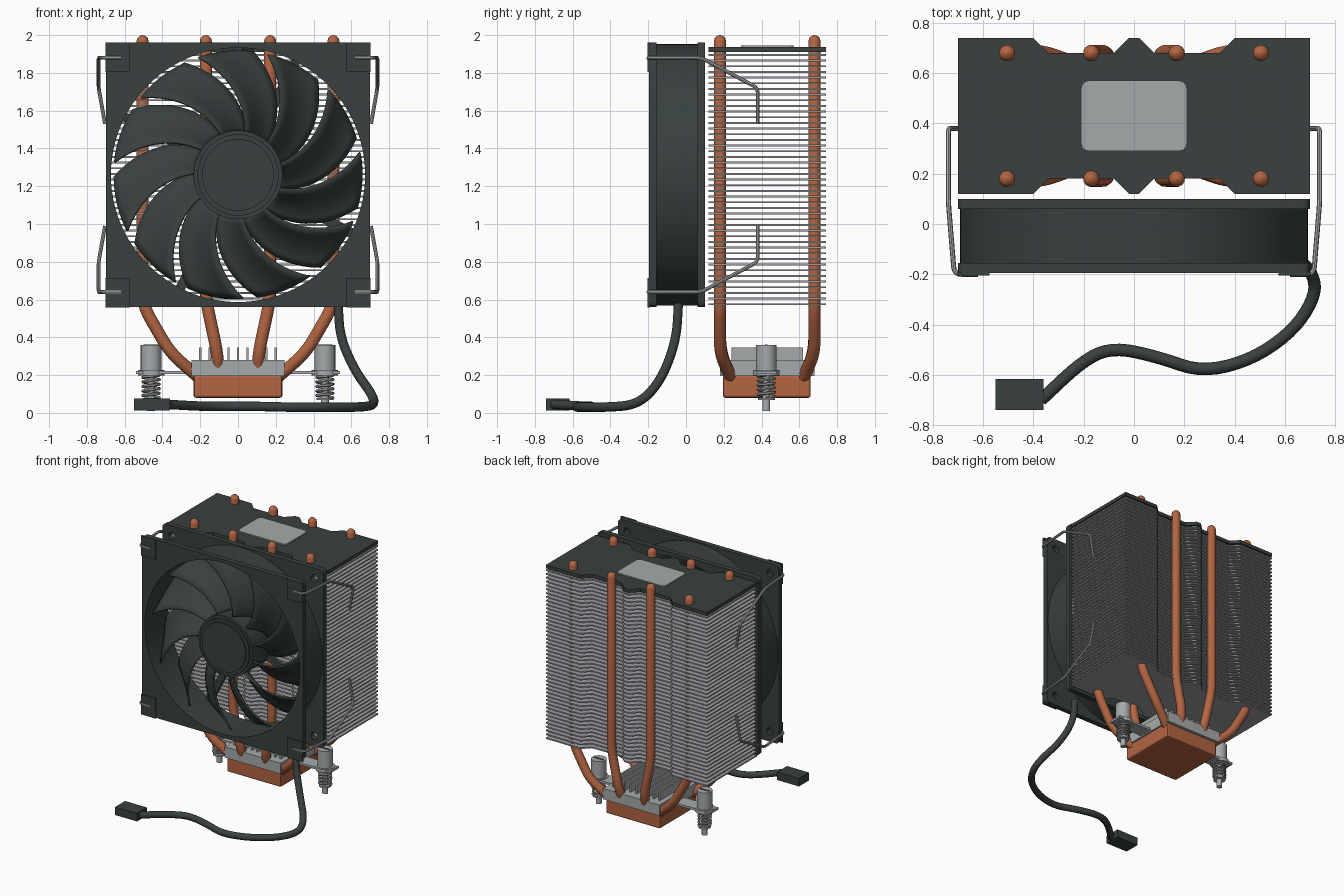
import bpy, bmesh
from math import sin, cos, pi, radians
from mathutils import Vector, Matrix

cube = bpy.data.objects.get("Cube")
if cube:
    bpy.data.objects.remove(cube)


def material(name, rgb):
    m = bpy.data.materials.new(name)
    m.use_nodes = True
    m.diffuse_color = (*rgb, 1)
    m.node_tree.nodes["Principled BSDF"].inputs["Base Color"].default_value = (*rgb, 1)
    return m


DARK = material("dark slate", (0.04, 0.052, 0.05))
COPPER = material("copper", (0.45, 0.13, 0.055))
METAL = material("light metal", (0.38, 0.4, 0.41))
FIN = material("fin aluminium", (0.34, 0.345, 0.36))


def finish(name, mesh, mat, smooth=True):
    mesh.name = name
    mesh.materials.clear()
    mesh.materials.append(mat)
    if smooth:
        mesh.shade_smooth()
        mesh.set_sharp_from_angle(angle=radians(35))
    ob = bpy.data.objects.new(name, mesh)
    bpy.context.collection.objects.link(ob)
    return ob


def from_curve(curve):
    temp = bpy.data.objects.new("temp", curve)
    bpy.context.collection.objects.link(temp)
    graph = bpy.context.evaluated_depsgraph_get()
    mesh = bpy.data.meshes.new_from_object(temp.evaluated_get(graph))
    bpy.data.objects.remove(temp)
    return mesh


def add_spline(curve, pts, cyclic=False, radii=None):
    s = curve.splines.new('POLY')
    s.points.add(len(pts) - 1)
    for i, p in enumerate(pts):
        s.points[i].co = (*p, 1)
        s.points[i].radius = radii[i] if radii else 1
    s.use_cyclic_u = cyclic


def slab(name, loops, lo, hi, mat, upright=False):
    """Extrude outlines (first outer, rest holes) along z, or along y if upright."""
    c = bpy.data.curves.new(name, 'CURVE')
    c.dimensions = '2D'
    c.fill_mode = 'BOTH'
    c.extrude = (hi - lo) / 2
    for loop in loops:
        add_spline(c, [(x, y, 0) for x, y in loop], True)
    mesh = from_curve(c)
    mid = (lo + hi) / 2
    if upright:
        mesh.transform(Matrix.Translation((0, mid, 0)) @ Matrix.Rotation(pi / 2, 4, 'X'))
    else:
        mesh.transform(Matrix.Translation((0, 0, mid)))
    return finish(name, mesh, mat)


def fillet(pts, d, steps=5):
    pts = [Vector(p) for p in pts]
    out = [pts[0]]
    for a, b, c in zip(pts, pts[1:], pts[2:]):
        p = b + (a - b).normalized() * min(d, (a - b).length * 0.49)
        q = b + (c - b).normalized() * min(d, (c - b).length * 0.49)
        for i in range(steps + 1):
            t = i / steps
            out.append(p * (1 - t) ** 2 + b * 2 * t * (1 - t) + q * t * t)
    return out + [pts[-1]]


def tube(name, pts, r, mat, res=4, dome=False):
    radii = [1] * len(pts)
    pts = [Vector(p) for p in pts]
    if dome:
        tip = pts[-1].copy()
        for a in (30, 60, 85):
            pts.append(tip + Vector((0, 0, r * sin(radians(a)))))
            radii.append(cos(radians(a)))
    c = bpy.data.curves.new(name, 'CURVE')
    c.dimensions = '3D'
    c.bevel_depth = r
    c.bevel_resolution = res
    c.use_fill_caps = True
    add_spline(c, pts, False, radii)
    return finish(name, from_curve(c), mat)


def box(name, lo, hi, mat, bevel=0):
    lo, hi = Vector(lo), Vector(hi)
    bm = bmesh.new()
    bmesh.ops.create_cube(bm, size=1)
    bm.transform(Matrix.Translation((lo + hi) / 2) @ Matrix.Diagonal((*(hi - lo), 1)))
    if bevel:
        bmesh.ops.bevel(bm, geom=bm.edges[:], offset=bevel, segments=2, affect='EDGES', profile=0.5)
    mesh = bpy.data.meshes.new(name)
    bm.to_mesh(mesh)
    bm.free()
    return finish(name, mesh, mat, False)


def circle(r, cx=0, cy=0, n=64):
    return [(cx + r * cos(2 * pi * i / n), cy + r * sin(2 * pi * i / n)) for i in range(n)]


def round_rect(x0, x1, y0, y1, r):
    corners = ((x1 - r, y1 - r, 0), (x0 + r, y1 - r, 90), (x0 + r, y0 + r, 180), (x1 - r, y0 + r, 270))
    return [(cx + r * cos(radians(a + k)), cy + r * sin(radians(a + k)))
            for cx, cy, a in corners for k in (0, 30, 60, 90)]


# Fin stack and top plate share one notched outline
MID = 0.43
quarter = [(0.7, 0.31), (0.4, 0.31), (0.34, 0.25), (0.08, 0.25), (0.02, 0.31)]
half = quarter + [(-x, y) for x, y in reversed(quarter)]
outline = [(x, MID + y) for x, y in half] + [(-x, MID - y) for x, y in half]
fins = slab("cooling_fins", [outline], 0.57, 0.58, FIN)
arr = fins.modifiers.new("stack", 'ARRAY')
arr.count = 45
arr.use_relative_offset = False
arr.use_constant_offset = True
arr.constant_offset_displace = (0, 0, 0.03)
slab("top_plate", [outline], 1.91, 1.937, DARK)
slab("top_badge", [round_rect(-0.21, 0.21, 0.29, 0.57, 0.03)], 1.937, 1.946, METAL)

# Heat pipes
for sx in (-1, 1):
    for sy in (-1, 1):
        y0, y1 = MID + sy * 0.25, MID + sy * 0.19
        outer = [(sx * 0.2, y1, 0.18), (sx * 0.36, y0, 0.32), (sx * 0.505, y0, 0.57), (sx * 0.505, y0, 1.967)]
        inner = [(sx * 0.1, y1, 0.18), (sx * 0.11, y0, 0.32), (sx * 0.17, y0, 0.6), (sx * 0.17, y0, 1.967)]
        for label, path in (("outer", outer), ("inner", inner)):
            tube(label + "_heat_pipe", fillet(path, 0.08), 0.033, COPPER, dome=True)

# Contact base with small fins
box("copper_base", (-0.235, 0.195, 0.08), (0.235, 0.66, 0.2), COPPER, 0.012)
box("base_cover", (-0.245, 0.18, 0.195), (0.245, 0.68, 0.28), METAL)
for i in range(9):
    x = -0.2 + 0.05 * i
    box("base_fin", (x - 0.006, 0.24, 0.27), (x + 0.006, 0.62, 0.347), METAL)

# Mounting bar with sprung screws
box("mounting_bar", (-0.54, 0.37, 0.205), (0.54, 0.48, 0.222), METAL)
for sx in (-1, 1):
    x, y = sx * 0.46, 0.425
    for label, r, lo, hi in (("screw_head", 0.055, 0.225, 0.36), ("screw_washer", 0.07, 0.198, 0.226),
                             ("screw_shaft", 0.021, 0.01, 0.23), ("spring_stop", 0.045, 0.068, 0.08)):
        slab(label, [circle(r, x, y, 24)], lo, hi, METAL)
    box("screw_slot", (x - 0.04, y - 0.007, 0.358), (x + 0.04, y + 0.007, 0.363), DARK)
    coil = [(x + 0.044 * cos(a * pi / 8), y + 0.044 * sin(a * pi / 8), 0.08 + 0.12 * a / 80) for a in range(81)]
    tube("spring", coil, 0.008, METAL, 1)

# Fan frame: two drilled flanges joined by a barrel
FZ = 1.26
holes = [circle(0.028, sx * 0.62, FZ + sz * 0.62, 16) for sx in (-1, 1) for sz in (-1, 1)]
square = round_rect(-0.7, 0.7, FZ - 0.7, FZ + 0.7, 0.03)
bore = circle(0.673, 0, FZ, 96)
slab("front_flange", [square, bore] + holes, -0.195, -0.155, DARK, True)
slab("back_flange", [square, bore] + holes, 0.06, 0.1, DARK, True)
slab("fan_barrel", [circle(0.692, 0, FZ, 96), bore], -0.157, 0.062, DARK, True)
for sx in (-1, 1):
    for sz in (-1, 1):
        a, b = sorted((sx * 0.575, sx * 0.702))
        c, d = sorted((FZ + sz * 0.545, FZ + sz * 0.702))
        # Corner pads keep clear of the bore
        e = sx * 0.575
        pad = [(e, c), (sx * 0.702, c), (sx * 0.702, d), (e, d)]
        slab("corner_pad", [pad], -0.204, -0.19, DARK, True)

# Hub, motor mount and struts
slab("fan_hub", [circle(0.235, 0, FZ)], -0.155, 0.05, DARK, True)
slab("hub_step", [circle(0.215, 0, FZ)], -0.168, -0.15, DARK, True)
slab("hub_cap", [circle(0.19, 0, FZ)], -0.178, -0.16, DARK, True)
slab("motor_mount", [circle(0.24, 0, FZ)], 0.06, 0.098, DARK, True)
for k in range(4):
    strut = box("motor_strut", (0.2, 0.065, -0.025), (0.68, 0.095, 0.025), DARK)
    strut.matrix_world = Matrix.Translation((0, 0, FZ)) @ Matrix.Rotation(radians(27 + 90 * k), 4, 'Y')

# Swept, pitched fan blades
BLADES, NR, NC = 11, 12, 6
bm = bmesh.new()
for k in range(BLADES):
    rows = []
    for i in range(NR + 1):
        t = i / NR
        r = 0.22 + 0.437 * t
        row = []
        for j in range(NC + 1):
            u = j / NC
            ang = radians(360 * k / BLADES + 14 + 36 * t ** 1.2 + u * (33 - 7 * t))
            depth = 0.045 - u * 0.17 + 0.03 * sin(pi * u)
            row.append(bm.verts.new((r * cos(ang), depth, FZ + r * sin(ang))))
        rows.append(row)
    for p, q in zip(rows, rows[1:]):
        for j in range(NC):
            bm.faces.new((p[j], p[j + 1], q[j + 1], q[j]))
bmesh.ops.recalc_face_normals(bm, faces=bm.faces)
mesh = bpy.data.meshes.new("fan_blades")
bm.to_mesh(mesh)
bm.free()
blades = finish("fan_blades", mesh, DARK)
solid = blades.modifiers.new("thickness", 'SOLIDIFY')
solid.thickness = 0.012
solid.offset = 0

# Wire clips holding the fan
for sx in (-1, 1):
    for sz in (-1, 1):
        path = [(0.62, -0.2, 0.62), (0.715, -0.2, 0.62), (0.738, 0.08, 0.62),
                (0.738, 0.38, 0.46), (0.704, 0.38, 0.27)]
        tube("wire_clip", fillet([(sx * x, y, FZ + sz * z) for x, y, z in path], 0.03), 0.01, METAL, 2)

# Power cable and plug
cable = [(0.53, -0.04, 0.58), (0.54, -0.05, 0.4), (0.62, -0.11, 0.22), (0.71, -0.19, 0.1), (0.725, -0.28, 0.04),
         (0.64, -0.42, 0.03), (0.47, -0.54, 0.03), (0.27, -0.59, 0.03), (0.1, -0.53, 0.035),
         (-0.08, -0.49, 0.035), (-0.2, -0.54, 0.035), (-0.37, -0.7, 0.045)]
tube("fan_cable", fillet(cable, 1), 0.025, DARK)
box("cable_plug", (-0.55, -0.74, 0.012), (-0.36, -0.617, 0.075), DARK)
